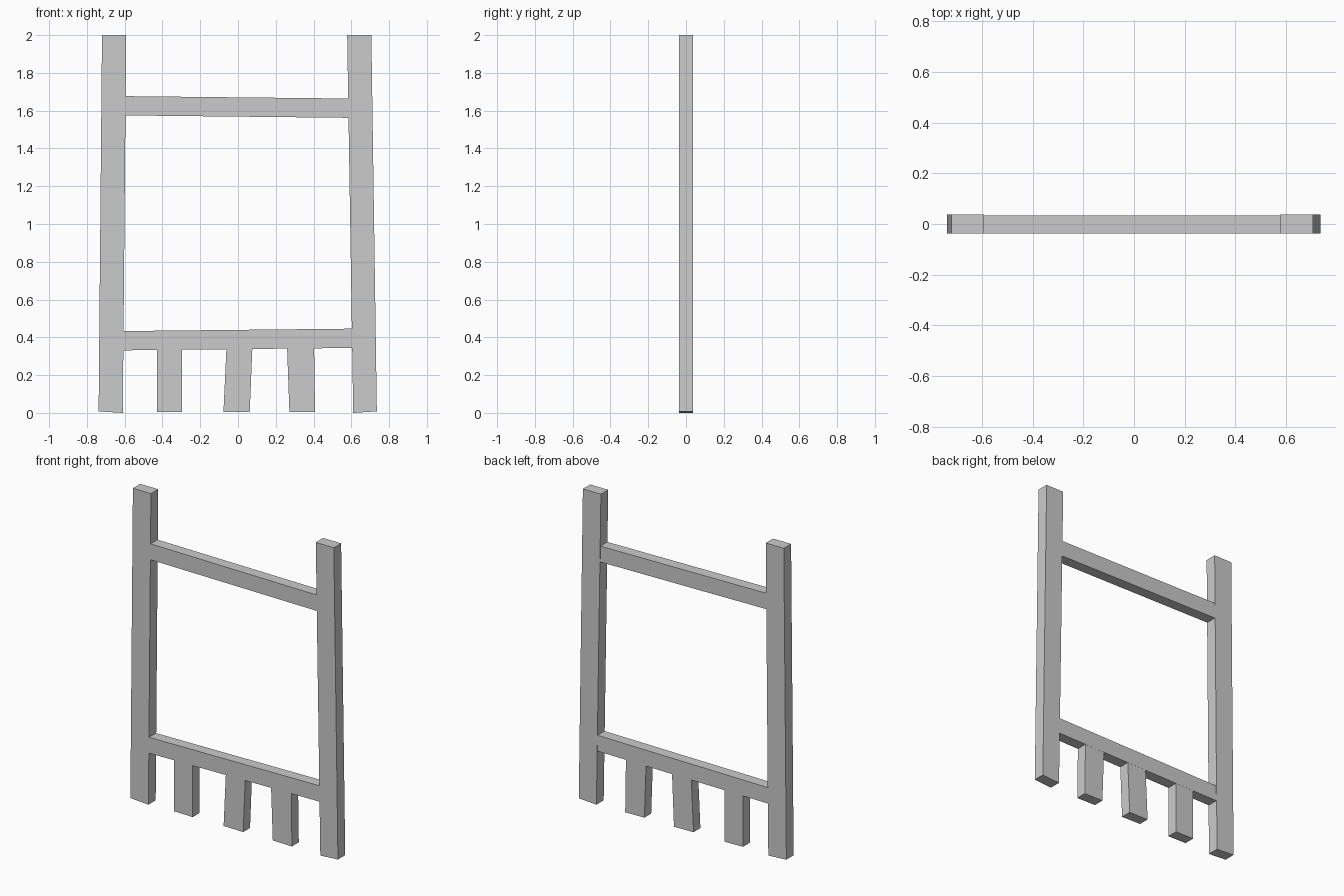
import bpy, bmesh

if "Cube" in bpy.data.objects:
    bpy.data.objects.remove(bpy.data.objects["Cube"])


def plank(name, outline, front, back):
    """Flat board: outline in (x, z), counter-clockwise from the front, spanning front..back in y."""
    bm = bmesh.new()
    f = [bm.verts.new((x, front, z)) for x, z in outline]
    b = [bm.verts.new((x, back, z)) for x, z in outline]
    n = len(outline)
    bm.faces.new(f)
    bm.faces.new(b[::-1])
    for i in range(n):
        j = (i + 1) % n
        bm.faces.new((f[j], f[i], b[i], b[j]))
    bmesh.ops.recalc_face_normals(bm, faces=bm.faces[:])
    mesh = bpy.data.meshes.new(name)
    bm.to_mesh(mesh)
    bm.free()
    obj = bpy.data.objects.new(name, mesh)
    bpy.context.collection.objects.link(obj)
    return obj


POST = (-0.037, 0.037)
RAIL = (-0.0365, 0.034)

# Tall side posts, leaning slightly inwards
plank("left_post", [(-0.738, 0.008), (-0.61, 0.0), (-0.592, 2.0), (-0.72, 2.0)], *POST)
plank("right_post", [(0.61, 0.0), (0.735, 0.008), (0.706, 2.0), (0.578, 2.0)], *POST)

# Slightly crooked cross rails, tucked into the posts
plank("upper_rail", [(-0.61, 1.575), (0.60, 1.562), (0.60, 1.664), (-0.61, 1.677)], *RAIL)
plank("lower_rail", [(-0.62, 0.331), (0.615, 0.344), (0.615, 0.446), (-0.62, 0.433)], *RAIL)

# Short legs under the lower rail: bottom left/right x, top left/right x
legs = [(-0.428, -0.296, -0.428, -0.296),
        (-0.077, 0.062, -0.061, 0.076),
        (0.272, 0.408, 0.260, 0.403)]
for i, (b0, b1, t0, t1) in enumerate(legs):
    plank(f"short_leg_{i + 1}", [(b0, 0.006), (b1, 0.004), (t1, 0.345), (t0, 0.345)],
          -0.036, 0.0335)
